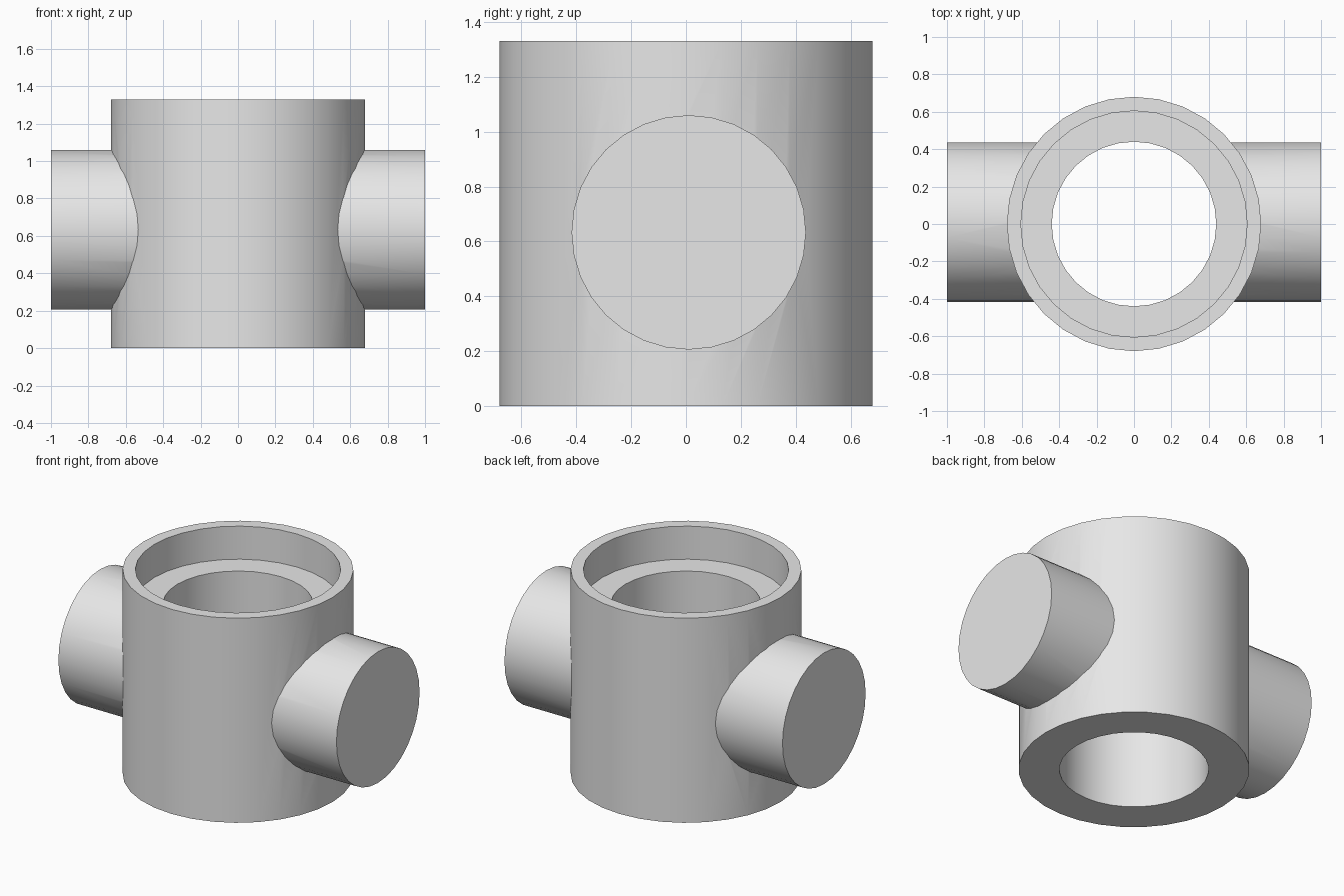
import bpy
import bmesh
import math
from mathutils import Matrix

cube = bpy.data.objects.get("Cube")
if cube:
    bpy.data.objects.remove(cube, do_unlink=True)

SEGMENTS = 32
HEIGHT = 1.33

grey = bpy.data.materials.new("plain grey")
grey.use_nodes = True
colour = (0.8, 0.8, 0.8, 1)
grey.diffuse_color = colour
grey.node_tree.nodes["Principled BSDF"].inputs["Base Color"].default_value = colour


def add_object(name, bm):
    bmesh.ops.recalc_face_normals(bm, faces=bm.faces)
    mesh = bpy.data.meshes.new(name)
    bm.to_mesh(mesh)
    bm.free()
    mesh.materials.append(grey)
    obj = bpy.data.objects.new(name, mesh)
    bpy.context.collection.objects.link(obj)
    return obj


# Sleeve: closed ring profile (radius, height) with a stepped bore
profile = [(0.44, 0), (0.68, 0), (0.68, HEIGHT), (0.605, HEIGHT),
           (0.605, 1.115), (0.44, 1.115)]
bm = bmesh.new()
rings = []
for i in range(SEGMENTS):
    a = math.tau * i / SEGMENTS
    rings.append([bm.verts.new((r * math.cos(a), r * math.sin(a), z))
                  for r, z in profile])
for i, ring in enumerate(rings):
    after = rings[(i + 1) % SEGMENTS]
    for j in range(len(profile)):
        k = (j + 1) % len(profile)
        bm.faces.new((ring[j], after[j], after[k], ring[k]))
body = add_object("sleeve_with_side_pins", bm)

# Solid side pins, rooted inside the sleeve wall
inner, outer = 0.48, 1.0
for side, name in ((1, "left_pin"), (-1, "right_pin")):
    bm = bmesh.new()
    place = (Matrix.Translation((side * (inner + outer) / 2, 0.01, 0.633))
             @ Matrix.Rotation(math.pi / 2, 4, 'Y'))
    bmesh.ops.create_cone(bm, cap_ends=True, segments=SEGMENTS, radius1=0.427,
                          radius2=0.427, depth=outer - inner, matrix=place)
    pin = add_object(name, bm)
    union = body.modifiers.new(name, 'BOOLEAN')
    union.operation = 'UNION'
    union.solver = 'EXACT'
    union.object = pin
    bpy.context.view_layer.objects.active = body
    bpy.ops.object.modifier_apply(modifier=union.name)
    bpy.data.objects.remove(pin, do_unlink=True)

# Smooth round walls, crisp rims and joints
bpy.ops.object.select_all(action='DESELECT')
body.select_set(True)
bpy.context.view_layer.objects.active = body
bpy.ops.object.shade_smooth_by_angle(angle=math.radians(30))
